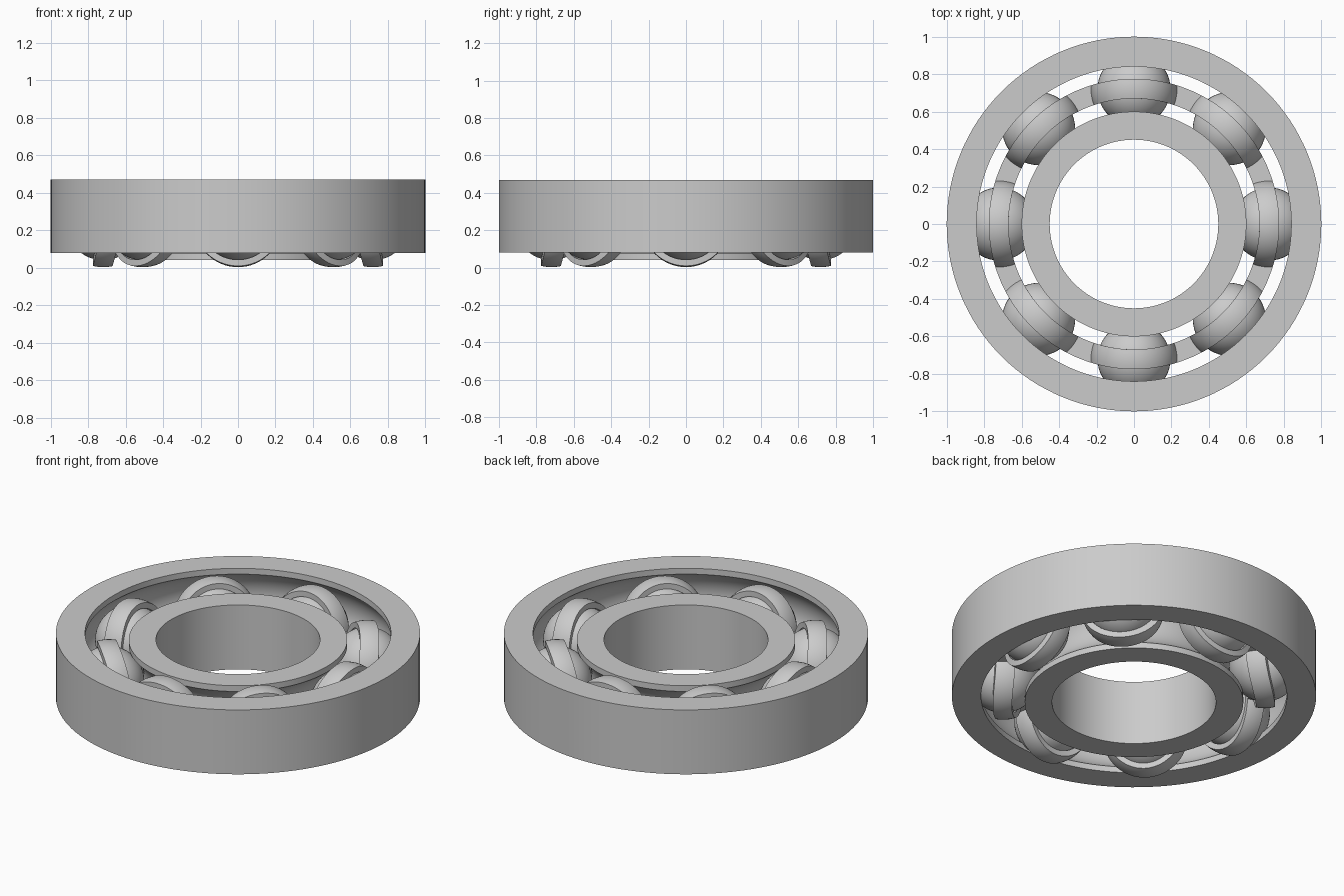
import bpy, bmesh
from math import sin, cos, asin, sqrt, pi, tau

if "Cube" in bpy.data.objects:
    bpy.data.objects.remove(bpy.data.objects["Cube"])

PITCH = 0.72        # radius of the circle of ball centres
BALL = 0.195
GROOVE = 0.2
COUNT = 8
MID = 0.235         # height of ball centres
CAGE_IN, CAGE_OUT = 0.67, 0.775
SHELL_IN, SHELL_OUT = 0.2, 0.232

steel = bpy.data.materials.new("steel_grey")
steel.use_nodes = True
grey = (0.6, 0.6, 0.6, 1)
steel.diffuse_color = grey
steel.node_tree.nodes["Principled BSDF"].inputs["Base Color"].default_value = grey


def finish(name, bm):
    bmesh.ops.remove_doubles(bm, verts=bm.verts, dist=1e-5)
    bmesh.ops.recalc_face_normals(bm, faces=bm.faces)
    mesh = bpy.data.meshes.new(name)
    bm.to_mesh(mesh)
    bm.free()
    mesh.materials.append(steel)
    obj = bpy.data.objects.new(name, mesh)
    bpy.context.collection.objects.link(obj)
    bpy.ops.object.select_all(action='DESELECT')
    obj.select_set(True)
    bpy.context.view_layer.objects.active = obj
    bpy.ops.object.shade_smooth_by_angle(angle=pi / 6)
    return obj


def skin(bm, sections, closed):
    """Join closed cross-sections into a solid, capped when it is open."""
    rows = [[bm.verts.new(p) for p in s] for s in sections]
    for a, b in zip(rows, rows[1:] + rows[:1] if closed else rows[1:]):
        for i in range(len(a)):
            bm.faces.new((a[i - 1], a[i], b[i], b[i - 1]))
    if not closed:
        bm.faces.new(rows[0])
        bm.faces.new(rows[-1])


def race(name, wall, lip, centre_z, side):
    """Ring with a ball groove; side is 1 for the outer and -1 for the inner."""
    half = 0.195
    reach = asin(sqrt(GROOVE ** 2 - (lip - PITCH) ** 2) / GROOVE)
    arc = [reach * (i / 12 - 1) for i in range(25)]
    profile = [(wall, -half), (lip, -half)]
    profile += [(PITCH + side * GROOVE * cos(a), GROOVE * sin(a)) for a in arc]
    profile += [(lip, half), (wall, half)]
    turns = [tau * i / 128 for i in range(128)]
    bm = bmesh.new()
    skin(bm, [[(r * cos(t), r * sin(t), centre_z + z) for r, z in profile]
              for t in turns], True)
    finish(name, bm)


race("outer_race", 1.0, 0.84, 0.275, 1)
race("inner_race", 0.45, 0.6, MID, -1)

# Balls
for k in range(COUNT):
    a = tau * k / COUNT
    bm = bmesh.new()
    bmesh.ops.create_uvsphere(bm, u_segments=48, v_segments=24, radius=BALL)
    bmesh.ops.translate(bm, verts=bm.verts,
                        vec=(PITCH * cos(a), PITCH * sin(a), MID))
    finish(f"ball_{k + 1}", bm)


# Cage: a spherical band around each ball, joined by flat curved bridges
def shell_point(rho, radius, t, a):
    q = sqrt(radius ** 2 - (rho - PITCH) ** 2)
    phi = a + 2 * asin(q * cos(t) / (2 * sqrt(rho * PITCH)))
    return rho * cos(phi), rho * sin(phi), MID + q * sin(t)


radii = [CAGE_IN + (CAGE_OUT - CAGE_IN) * i / 6 for i in range(7)]
section = [(r, SHELL_OUT) for r in radii] + [(r, SHELL_IN) for r in reversed(radii)]
bm = bmesh.new()
for k in range(COUNT):
    a = tau * k / COUNT
    skin(bm, [[shell_point(r, s, tau * i / 64, a) for r, s in section]
              for i in range(64)], True)
finish("cage_bands", bm)

bm = bmesh.new()
thick = 0.03
start = 0.3
plate = [(CAGE_IN, -thick), (CAGE_OUT, -thick), (CAGE_OUT, thick), (CAGE_IN, thick)]
for k in range(COUNT):
    a = tau * k / COUNT
    angles = [a + start + (tau / COUNT - 2 * start) * i / 8 for i in range(9)]
    skin(bm, [[(r * cos(t), r * sin(t), MID + z) for r, z in plate]
              for t in angles], False)
finish("cage_bridges", bm)
